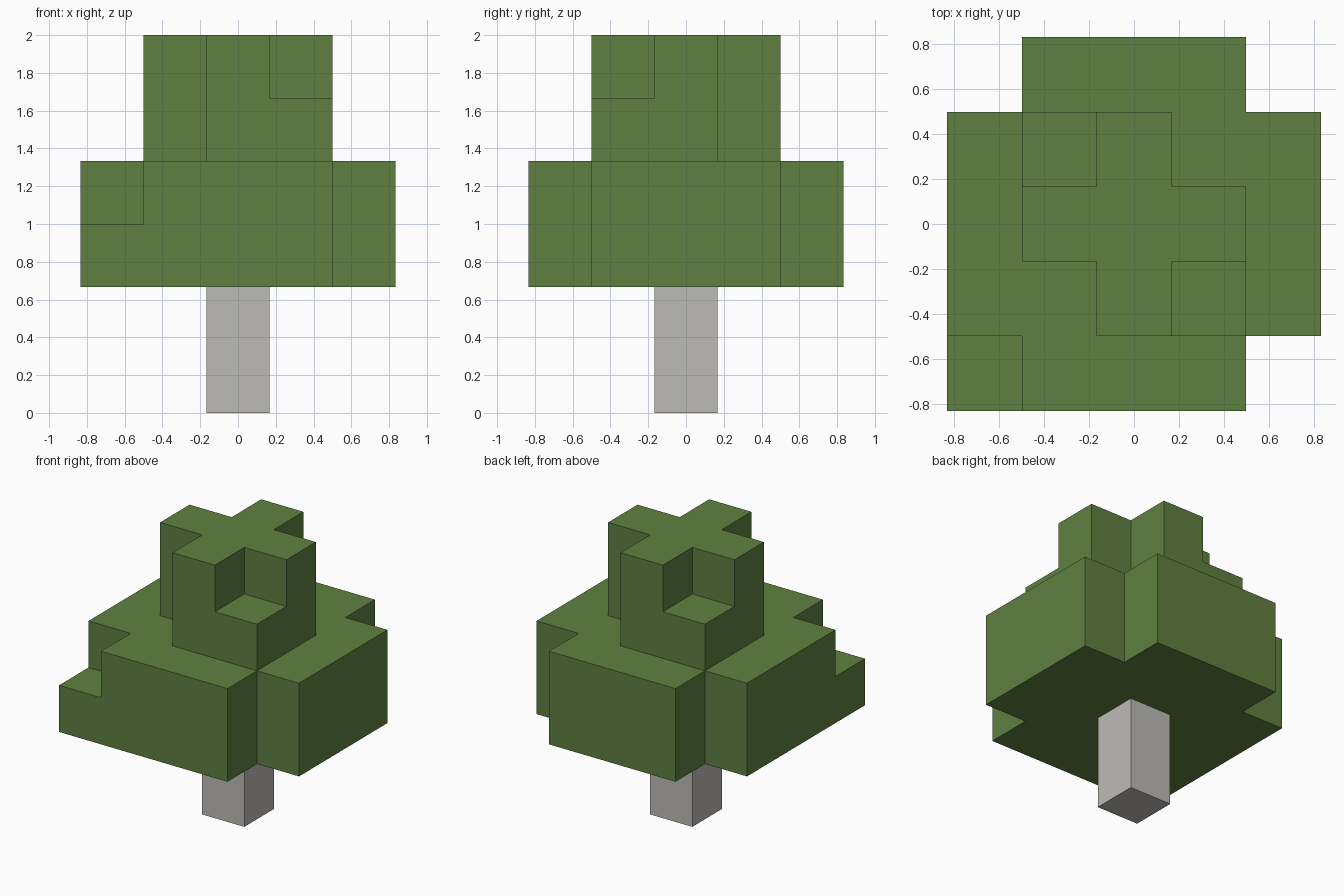
import bpy, bmesh, math

if "Cube" in bpy.data.objects:
    bpy.data.objects.remove(bpy.data.objects["Cube"])

U = 1 / 3  # edge length of one block


def material(name, rgb):
    m = bpy.data.materials.new(name)
    m.diffuse_color = (*rgb, 1)
    m.use_nodes = True
    m.node_tree.nodes["Principled BSDF"].inputs["Base Color"].default_value = m.diffuse_color
    return m


def block_shell(name, cells, mat):
    """Outer skin of a set of unit blocks (x, y centred on a block, z = layer)."""
    bm = bmesh.new()
    for x, y, z in cells:
        for axis in range(3):
            for s in (-1, 1):
                n = [0, 0, 0]
                n[axis] = s
                if (x + n[0], y + n[1], z + n[2]) in cells:
                    continue
                corners = []
                for a, b in ((-1, -1), (1, -1), (1, 1), (-1, 1)):
                    c = [x, y, z + 0.5]
                    c[axis] += s * 0.5
                    c[(axis + 1) % 3] += a * 0.5
                    c[(axis + 2) % 3] += b * 0.5
                    corners.append(bm.verts.new([v * U for v in c]))
                bm.faces.new(corners if s > 0 else corners[::-1])
    bmesh.ops.remove_doubles(bm, verts=bm.verts[:], dist=1e-4)
    bmesh.ops.dissolve_limit(bm, angle_limit=math.radians(1),
                             verts=bm.verts[:], edges=bm.edges[:])
    bmesh.ops.recalc_face_normals(bm, faces=bm.faces[:])
    mesh = bpy.data.meshes.new(name)
    bm.to_mesh(mesh)
    bm.free()
    mesh.materials.append(mat)
    obj = bpy.data.objects.new(name, mesh)
    bpy.context.collection.objects.link(obj)
    return obj


def tier(radius, base, low_corners):
    """Two-layer square tier without corners; low_corners get one block each."""
    span = range(-radius, radius + 1)
    cells = {(x, y, base + k) for x in span for y in span for k in (0, 1)
             if not abs(x) == abs(y) == radius}
    return cells | {(sx * radius, sy * radius, base) for sx, sy in low_corners}


leaf = material("leaf green", (0.114, 0.216, 0.051))
bark = material("pale bark", (0.508, 0.497, 0.474))

# Trunk
block_shell("trunk", {(0, 0, 0), (0, 0, 1)}, bark)
# Wide lower foliage, low block at the front left corner
block_shell("lower_foliage", tier(2, 2, [(-1, -1)]), leaf)
# Narrow upper foliage, low blocks at the front right and back left corners
block_shell("upper_foliage", tier(1, 4, [(1, -1), (-1, 1)]), leaf)
